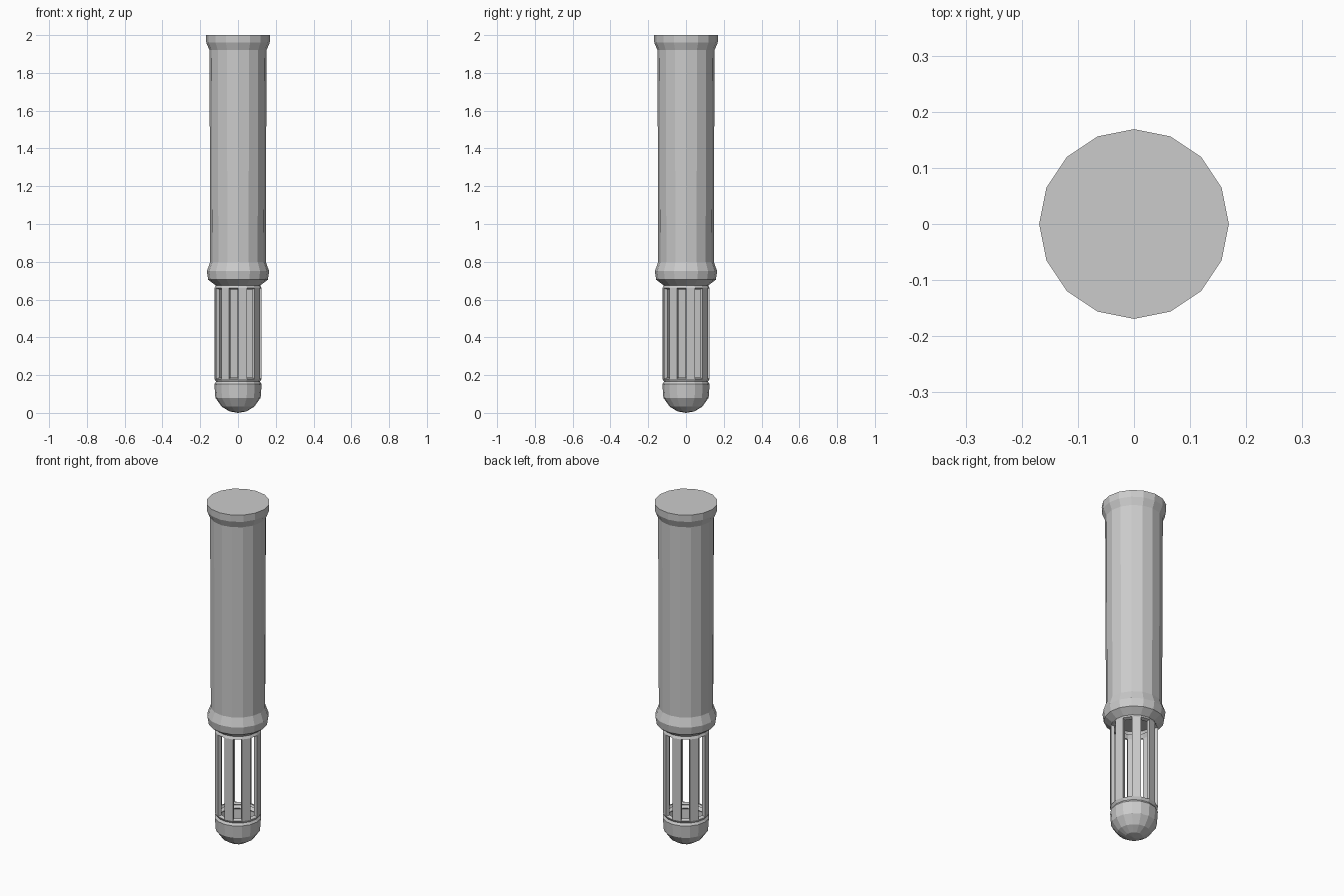
import bpy, bmesh
from math import sin, cos, pi

if "Cube" in bpy.data.objects:
    bpy.data.objects.remove(bpy.data.objects["Cube"])

SIDES = 16


def lathe(name, profile, slot_band=None, thickness=0.0):
    """Revolve (radius, z) points, optionally opening every other face of one band."""
    bm = bmesh.new()
    rings = []
    for r, z in profile:
        if r == 0:
            rings.append([bm.verts.new((0, 0, z))] * SIDES)
        else:
            rings.append([bm.verts.new((r * cos(2 * pi * i / SIDES),
                                        r * sin(2 * pi * i / SIDES), z))
                          for i in range(SIDES)])
    for band, (a, b) in enumerate(zip(rings, rings[1:])):
        for i in range(SIDES):
            if band == slot_band and i % 2 == 1:
                continue
            j = (i + 1) % SIDES
            corners = list(dict.fromkeys((a[i], a[j], b[j], b[i])))
            bm.faces.new(corners)
    bmesh.ops.recalc_face_normals(bm, faces=bm.faces)
    mesh = bpy.data.meshes.new(name)
    bm.to_mesh(mesh)
    bm.free()
    obj = bpy.data.objects.new(name, mesh)
    bpy.context.collection.objects.link(obj)
    if thickness:
        mod = obj.modifiers.new("wall", 'SOLIDIFY')
        mod.thickness = thickness
        mod.offset = -1
    return obj


# upper handle with collar and flared flat top
lathe("handle", [(0, 0.70), (0.105, 0.70), (0.118, 0.675), (0.158, 0.705),
                 (0.165, 0.75), (0.147, 0.80), (0.151, 1.92),
                 (0.168, 1.96), (0.169, 2.0), (0, 2.0)])

# slotted cage: alternate faces open between two rings
lathe("slotted_cage", [(0.112, 0.685), (0.125, 0.66), (0.125, 0.18),
                       (0.116, 0.165)], slot_band=1, thickness=0.02)

# rounded hollow tip
lathe("rounded_tip", [(0.116, 0.165), (0.125, 0.152), (0.120, 0.08),
                      (0.086, 0.033), (0.045, 0.008), (0, 0)], thickness=0.02)
